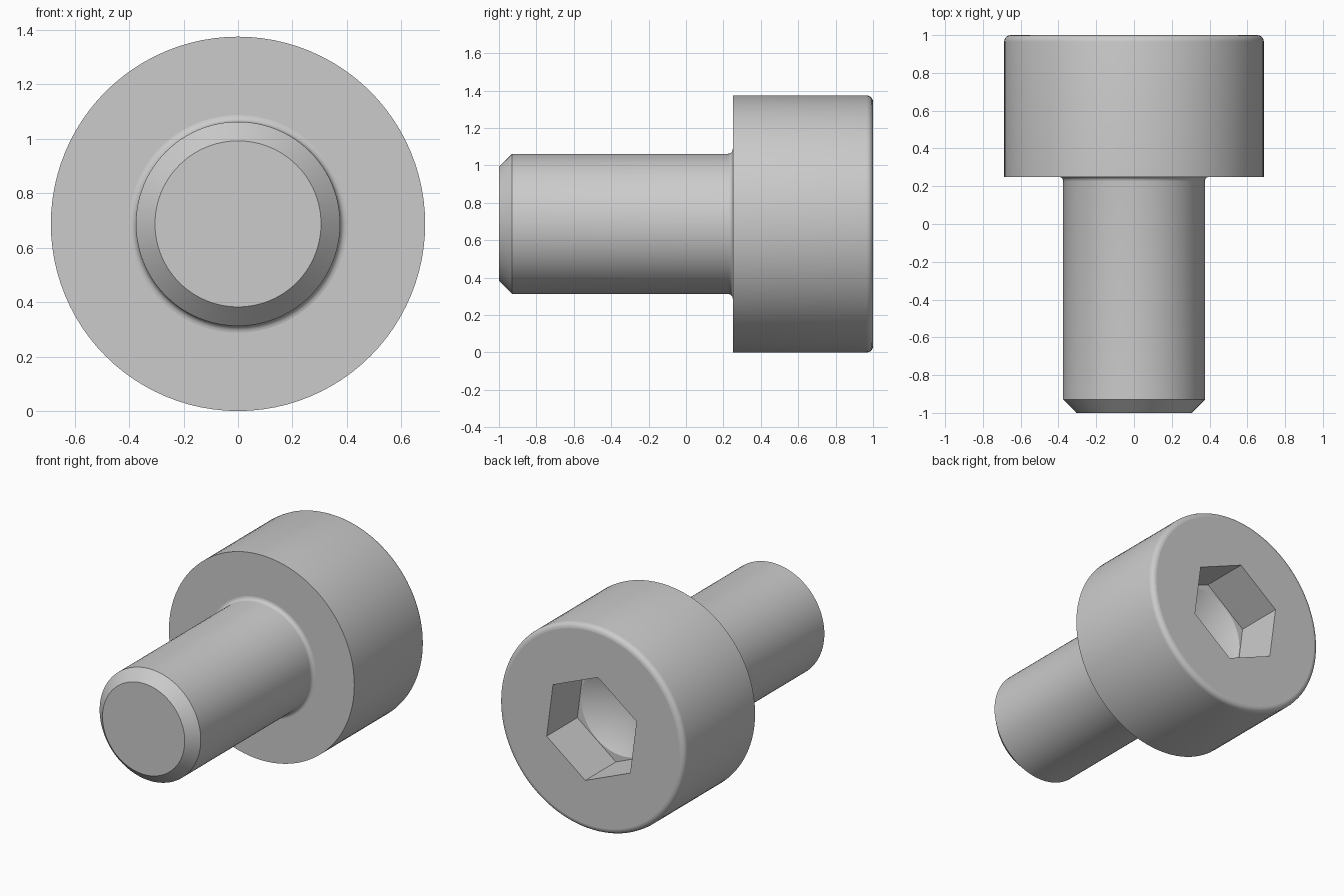
import bpy
import bmesh
from math import sin, cos, tan, pi, radians

cube = bpy.data.objects.get("Cube")
if cube:
    bpy.data.objects.remove(cube, do_unlink=True)

HEAD_R, SHAFT_R = 0.6875, 0.375
HEAD_Y, CHAMFER = 0.25, 0.07
FILLET, ROUND = 0.025, 0.035
HEX_R, HEX_TURN, DEPTH = 0.625 / 3 ** 0.5, radians(37.5), 0.325
DRILL_R = 0.306
SEGMENTS, STEPS = 96, 5

bm = bmesh.new()


def ring(radius, y, count=SEGMENTS, turn=0.0):
    """Circle of vertices around the screw axis."""
    angles = [turn + 2 * pi * i / count for i in range(count)]
    return [bm.verts.new((radius * cos(a), y, HEAD_R + radius * sin(a))) for a in angles]


def skin(a, b):
    """Band of quads between two equal rings."""
    n = len(a)
    for i in range(n):
        j = (i + 1) % n
        bm.faces.new((a[i], a[j], b[j], b[i]))


def fill_between(a, b):
    """Flat face area between two closed loops."""
    edges = [bm.edges.get((r[i - 1], r[i])) for r in (a, b) for i in range(len(r))]
    bmesh.ops.triangle_fill(bm, edges=edges, use_beauty=True)


# Outer profile as (radius, y): chamfered tip, shaft, neck fillet, head, rounded rim
quarter = [i / STEPS * pi / 2 for i in range(STEPS + 1)]
profile = [(SHAFT_R - CHAMFER, -1.0), (SHAFT_R, CHAMFER - 1.0)]
profile += [(SHAFT_R + FILLET * (1 - cos(a)), HEAD_Y - FILLET * (1 - sin(a))) for a in quarter]
profile += [(HEAD_R, HEAD_Y)]
profile += [(HEAD_R - ROUND * (1 - cos(a)), 1 - ROUND * (1 - sin(a))) for a in quarter]
rings = [ring(r, y) for r, y in profile]
for a, b in zip(rings, rings[1:]):
    skin(a, b)
bm.faces.new(rings[0])

# Hexagonal socket in the back of the head
hex_top = ring(HEX_R, 1.0, 6, HEX_TURN)
hex_floor = ring(HEX_R, 1.0 - DEPTH, 6, HEX_TURN)
skin(hex_top, hex_floor)

# Conical drill point at the socket floor
drill = ring(DRILL_R, 1.0 - DEPTH)
apex = bm.verts.new((0, 1.0 - DEPTH - DRILL_R * tan(radians(30)), HEAD_R))
for i in range(SEGMENTS):
    bm.faces.new((drill[i - 1], drill[i], apex))

fill_between(rings[-1], hex_top)
fill_between(hex_floor, drill)
bmesh.ops.recalc_face_normals(bm, faces=bm.faces)

# Smooth round surfaces, flat end faces, sharp corners
for face in bm.faces:
    face.smooth = abs(face.normal.y) < 0.999
for edge in bm.edges:
    edge.smooth = edge.calc_face_angle(0) < radians(30)

mesh = bpy.data.meshes.new("socket_screw")
bm.to_mesh(mesh)
bm.free()
screw = bpy.data.objects.new("socket_screw", mesh)
bpy.context.collection.objects.link(screw)

# Plain grey metal
grey = bpy.data.materials.new("light_grey")
grey.use_nodes = True
colour = (0.6, 0.6, 0.6, 1.0)
grey.diffuse_color = colour
grey.node_tree.nodes["Principled BSDF"].inputs["Base Color"].default_value = colour
mesh.materials.append(grey)
